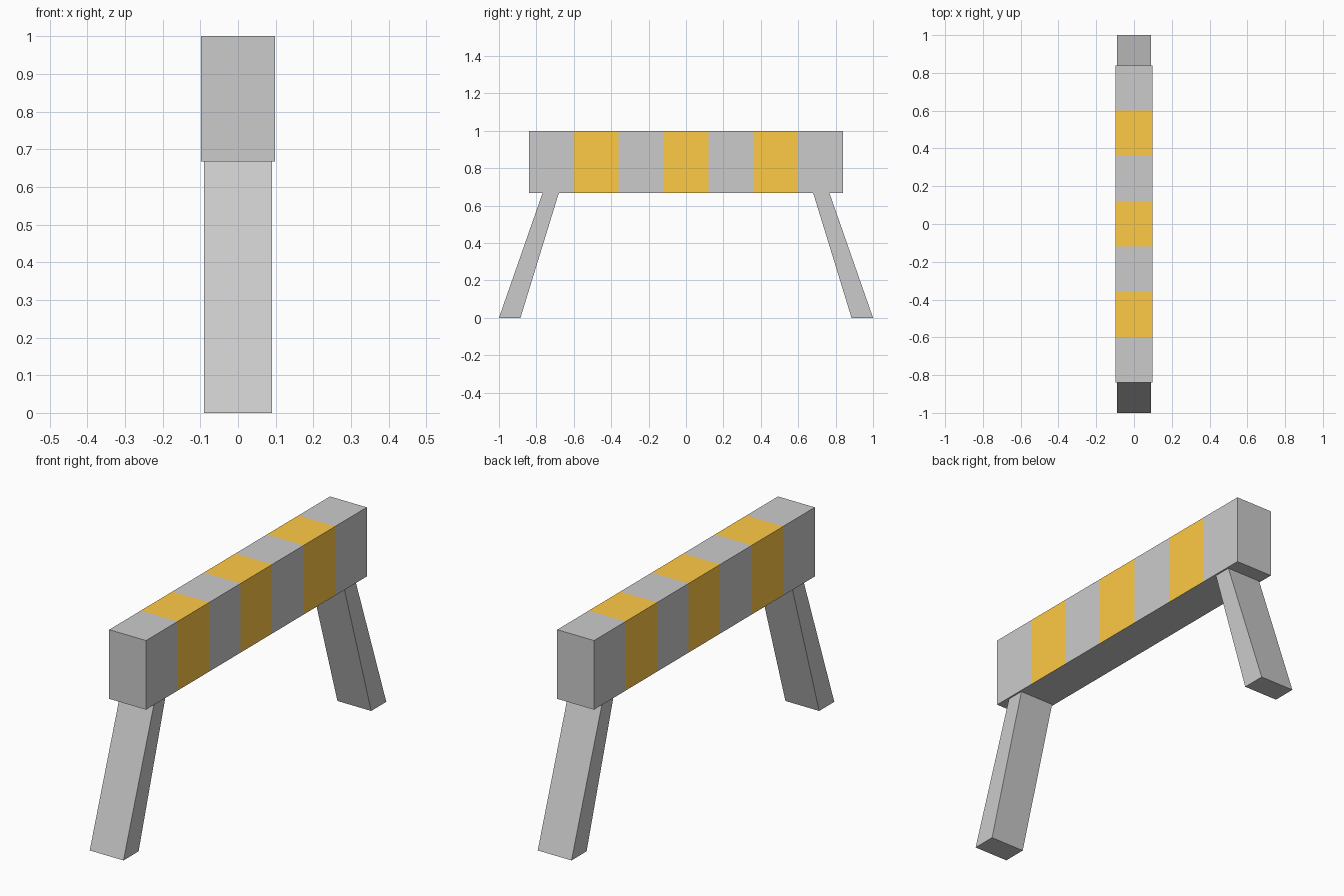
import bpy, bmesh

if "Cube" in bpy.data.objects:
    bpy.data.objects.remove(bpy.data.objects["Cube"])


def add_object(name, bm):
    bmesh.ops.recalc_face_normals(bm, faces=bm.faces)
    mesh = bpy.data.meshes.new(name)
    bm.to_mesh(mesh)
    bm.free()
    obj = bpy.data.objects.new(name, mesh)
    bpy.context.collection.objects.link(obj)
    return obj


def material(name, color):
    mat = bpy.data.materials.new(name)
    mat.diffuse_color = color
    mat.use_nodes = True
    mat.node_tree.nodes["Principled BSDF"].inputs["Base Color"].default_value = mat.diffuse_color
    return mat


def sweep_x(bm, profile, half_width):
    """Extrude a closed (y, z) profile across x."""
    face = bm.faces.new([bm.verts.new((-half_width, y, z)) for y, z in profile])
    result = bmesh.ops.extrude_face_region(bm, geom=[face], use_keep_orig=True)
    verts = [g for g in result["geom"] if isinstance(g, bmesh.types.BMVert)]
    bmesh.ops.translate(bm, verts=verts, vec=(2 * half_width, 0, 0))


BEAM_BOTTOM, BEAM_TOP, BEAM_HALF = 0.667, 1.0, 0.84
STRIPES = 7
STRIPE = 2 * BEAM_HALF / STRIPES

# Striped beam: one box cut into equal bands
bm = bmesh.new()
sweep_x(bm, [(-BEAM_HALF, BEAM_BOTTOM), (BEAM_HALF, BEAM_BOTTOM),
             (BEAM_HALF, BEAM_TOP), (-BEAM_HALF, BEAM_TOP)], 0.098)
for i in range(1, STRIPES):
    bmesh.ops.bisect_plane(bm, geom=bm.verts[:] + bm.edges[:] + bm.faces[:],
                           plane_co=(0, -BEAM_HALF + i * STRIPE, 0),
                           plane_no=(0, 1, 0))
bm.normal_update()
for f in bm.faces:
    y = f.calc_center_median().y
    band = int((y + BEAM_HALF) / STRIPE)
    # Every second band is orange; the underside and ends stay grey
    if band % 2 == 1 and abs(f.normal.y) < 0.5:
        underside = f.calc_center_median().z < BEAM_BOTTOM + 0.01
        f.material_index = 0 if underside else 1
beam = add_object("striped_beam", bm)
beam.data.materials.append(material("grey", (0.8, 0.8, 0.8, 1)))
beam.data.materials.append(material("orange", (1.0, 0.59, 0.06, 1)))

# Splayed, slightly tapered legs, one at each end
for name, s in (("front_leg", -1), ("back_leg", 1)):
    bm = bmesh.new()
    sweep_x(bm, [(s * 1.0, 0), (s * 0.885, 0),
                 (s * 0.68, BEAM_BOTTOM), (s * 0.767, BEAM_BOTTOM)], 0.09)
    add_object(name, bm)
